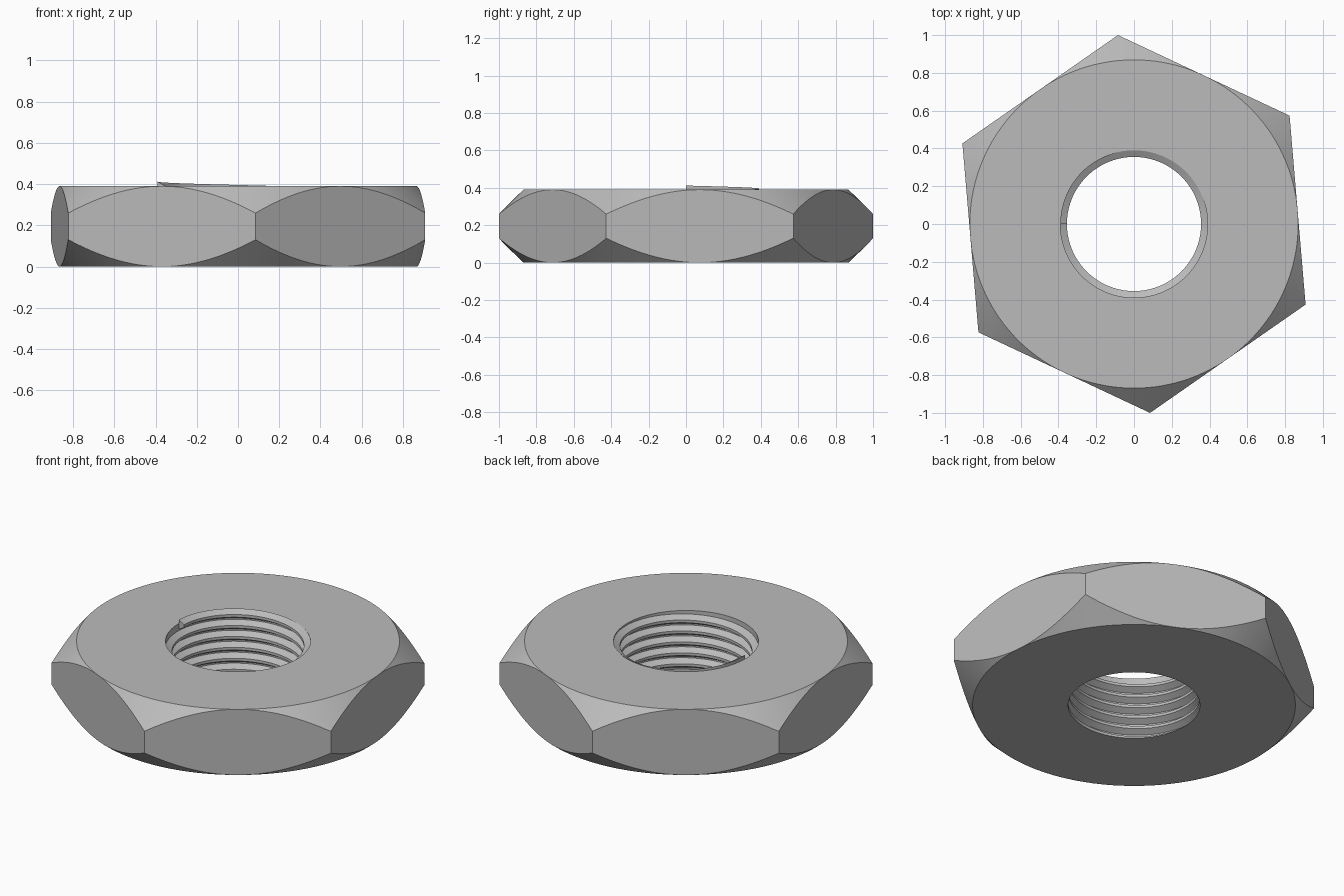
import bpy
import bmesh
import math

cube = bpy.data.objects.get("Cube")
if cube:
    bpy.data.objects.remove(cube, do_unlink=True)

HEIGHT = 0.39
CORNER = 1.0036                 # hexagon corner radius
APOTHEM = CORNER * math.cos(math.pi / 6)
CORNER_ANGLE = 94.85
CHAMFER_SLOPE = 0.97
PITCH = 0.065
CREST, ROOT = 0.355, 0.39       # thread radii
LIP_TOP = 0.412                 # highest end of the thread
STEP = 2.5
START = CORNER_ANGLE + 85
TURNS = 7

steel = bpy.data.materials.new("steel_grey")
steel.use_nodes = True
colour = (0.5, 0.5, 0.5, 1)
steel.diffuse_color = colour
steel.node_tree.nodes["Principled BSDF"].inputs["Base Color"].default_value = colour


def hex_radius(degrees):
    """Distance from the axis to the hexagon side in this direction."""
    turn = (degrees - CORNER_ANGLE) % 60 - 30
    return APOTHEM / math.cos(math.radians(turn))


def thread_points(top):
    """Thread section from the bottom up, ending at the root at height top."""
    points = []
    for k in reversed(range(TURNS)):
        z = top - k * PITCH
        points += [(ROOT, z - 0.057), (CREST, z - 0.036),
                   (CREST, z - 0.02), (ROOT, z)]
    return [(r, z) if z > 0 else (CREST, 0) for r, z in points]


def section(degrees, turn):
    """Closed section of the nut in one direction."""
    r = hex_radius(degrees)
    drop = (r - APOTHEM) * CHAMFER_SLOPE
    thread = thread_points(LIP_TOP - PITCH * (1 - turn))
    return [(CREST, 0)] + thread + [
        (ROOT, HEIGHT), (APOTHEM, HEIGHT), (r, HEIGHT - drop),
        (r, drop), (APOTHEM, 0)]


# Nut body: sections swept around the axis, with the thread climbing one pitch
bm = bmesh.new()
count = round(360 / STEP)
columns = []
for i in range(count + 1):
    degrees = START + i * STEP
    a = math.radians(degrees)
    columns.append([bm.verts.new((r * math.cos(a), r * math.sin(a), z))
                    for r, z in section(degrees, i / count)])

for left, right in zip(columns, columns[1:]):
    n = len(left)
    for j in range(n):
        k = (j + 1) % n
        bm.faces.new((left[j], left[k], right[k], right[j]))

# Blunt end of the thread: the last ridge profile, closed
bm.faces.new([bm.verts.new(v.co) for v in columns[-1][4 * TURNS - 4:4 * TURNS + 1]])

bmesh.ops.remove_doubles(bm, verts=bm.verts, dist=0.00005)
bmesh.ops.dissolve_degenerate(bm, edges=bm.edges, dist=0.00005)

# Turn the shell outwards if its volume is negative
if bm.calc_volume(signed=True) < 0:
    bmesh.ops.reverse_faces(bm, faces=bm.faces)

mesh = bpy.data.meshes.new("hex_nut")
bm.to_mesh(mesh)
bm.free()
mesh.materials.append(steel)
nut = bpy.data.objects.new("hex_nut", mesh)
bpy.context.collection.objects.link(nut)

bpy.ops.object.select_all(action="DESELECT")
nut.select_set(True)
bpy.context.view_layer.objects.active = nut
bpy.ops.object.shade_smooth_by_angle(angle=math.radians(25))
